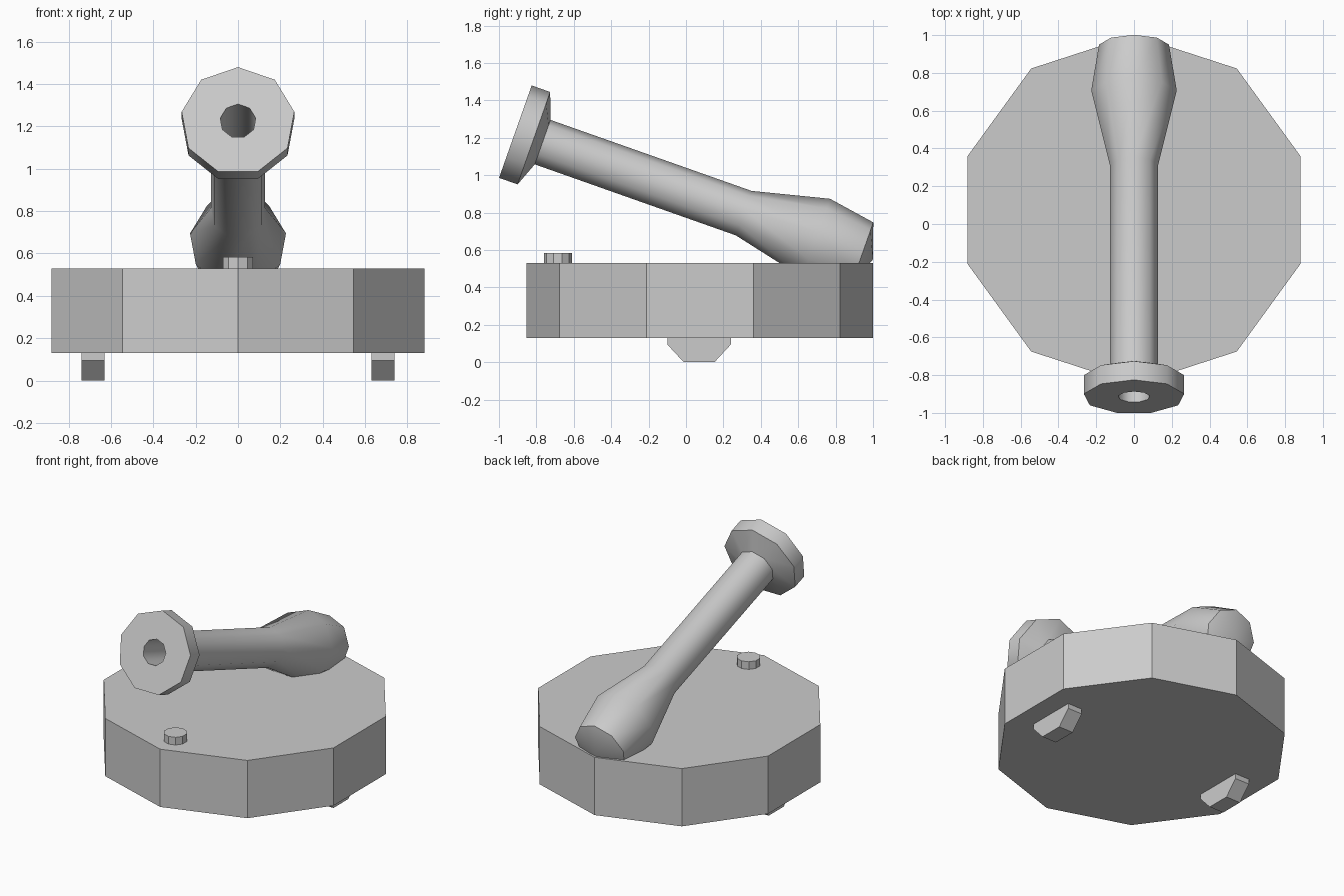
import bpy, bmesh, math
from mathutils import Vector

default = bpy.data.objects.get("Cube")
if default:
    bpy.data.objects.remove(default, do_unlink=True)

grey = bpy.data.materials.new("plain grey")
grey.use_nodes = True
COLOUR = (0.6, 0.6, 0.6, 1)
grey.diffuse_color = COLOUR
grey.node_tree.nodes["Principled BSDF"].inputs["Base Color"].default_value = COLOUR


def finish(name, bm):
    bmesh.ops.remove_doubles(bm, verts=bm.verts[:], dist=1e-5)
    bmesh.ops.recalc_face_normals(bm, faces=bm.faces[:])
    mesh = bpy.data.meshes.new(name)
    bm.to_mesh(mesh)
    bm.free()
    mesh.materials.append(grey)
    obj = bpy.data.objects.new(name, mesh)
    bpy.context.collection.objects.link(obj)
    return obj


def lathe(name, origin, axis, up, profile, sides):
    """Sweep (radius, distance) points round an axis, first corner towards up."""
    origin, axis, up = Vector(origin), Vector(axis).normalized(), Vector(up).normalized()
    side = axis.cross(up)
    bm = bmesh.new()
    rings = []
    for r, t in profile:
        angles = [math.tau * i / sides for i in range(sides)]
        rings.append([bm.verts.new(origin + axis * t + (up * math.cos(a) + side * math.sin(a)) * r)
                      for a in angles])
    for a, b in zip(rings, rings[1:]):
        for i in range(sides):
            j = (i + 1) % sides
            bm.faces.new((a[i], a[j], b[j], b[i]))
    for ring, (r, t) in ((rings[0], profile[0]), (rings[-1], profile[-1])):
        if r > 0:
            bm.faces.new(ring)
    return finish(name, bm)


# Ten-sided drum and the small button on its top
UP, BACK = (0, 0, 1), (0, 1, 0)
lathe("base_drum", (0, 0.074, 0), UP, BACK, [(0.926, 0.13), (0.926, 0.53)], 10)
lathe("button", (0, -0.685, 0), UP, BACK, [(0.075, 0.52), (0.075, 0.583)], 10)

# Tilted hollow tube with flanged mouth and swollen rear end
tilt = math.radians(19.45)
tube = lathe("tilted_tube", (0, -0.915, 1.225),
             (0, math.cos(tilt), -math.sin(tilt)), (0, math.sin(tilt), math.cos(tilt)),
             [(0, 1.25), (0.085, 1.25), (0.085, 0),       # bore
              (0.27, 0), (0.27, 0.105), (0.13, 0.156),    # flange
              (0.13, 1.296), (0.23, 1.706),               # barrel and swelling
              (0.188, 1.966), (0, 2.03)], 9)              # rear cone
bpy.ops.object.select_all(action='DESELECT')
bpy.context.view_layer.objects.active = tube
tube.select_set(True)
bpy.ops.object.shade_smooth_by_angle(angle=math.radians(42))

# Chamfered feet under the drum
FOOT = [(-0.1, 0.13), (-0.1, 0.095), (-0.012, 0), (0.152, 0), (0.24, 0.095), (0.24, 0.13)]
for name, x in (("left_foot", 0.685), ("right_foot", -0.685)):
    bm = bmesh.new()
    face = bm.faces.new([bm.verts.new((x - 0.055, y, z)) for y, z in FOOT])
    grown = bmesh.ops.extrude_face_region(bm, geom=[face], use_keep_orig=True)["geom"]
    bmesh.ops.translate(bm, vec=(0.11, 0, 0),
                        verts=[v for v in grown if isinstance(v, bmesh.types.BMVert)])
    finish(name, bm)
